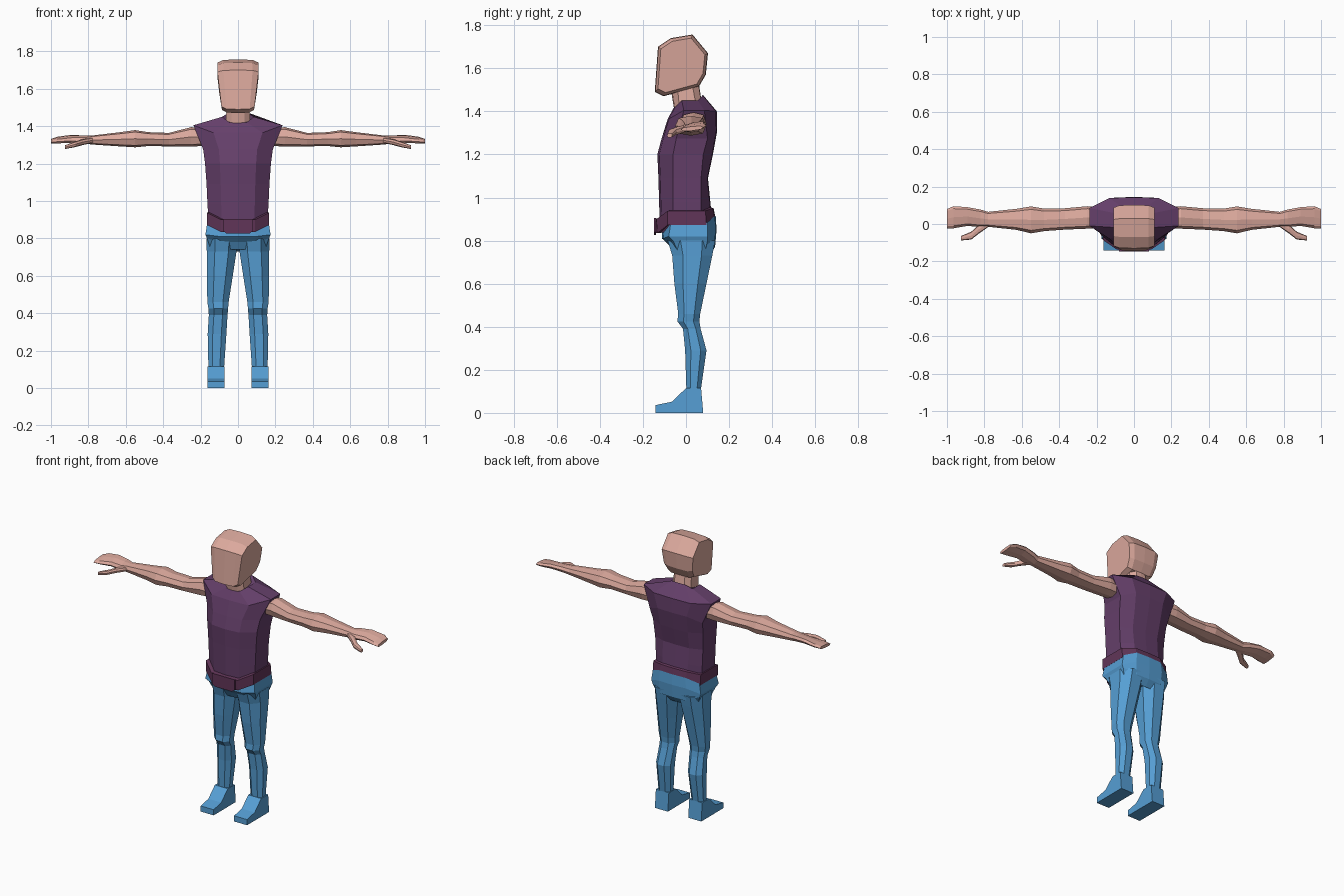
import bpy, bmesh, math


def material(name, rgb):
    m = bpy.data.materials.new(name)
    m.diffuse_color = (*rgb, 1)
    return m


skin = material("skin", (0.72, 0.40, 0.34))
purple = material("shirt_purple", (0.13, 0.050, 0.145))
plum = material("belt_plum", (0.12, 0.036, 0.098))
blue = material("trouser_blue", (0.093, 0.345, 0.66))


def loft(name, rings, mat, mirror=False):
    """Skin a list of equal-length closed rings and cap both ends."""
    bm = bmesh.new()
    vs = [[bm.verts.new(p) for p in r] for r in rings]
    n = len(vs[0])
    for a, b in zip(vs, vs[1:]):
        for i in range(n):
            j = (i + 1) % n
            bm.faces.new((a[i], a[j], b[j], b[i]))
    bm.faces.new(vs[0])
    bm.faces.new(vs[-1])
    bmesh.ops.recalc_face_normals(bm, faces=bm.faces)
    me = bpy.data.meshes.new(name)
    bm.to_mesh(me)
    bm.free()
    me.materials.append(mat)
    ob = bpy.data.objects.new(name, me)
    bpy.context.collection.objects.link(ob)
    if mirror:
        ob.modifiers.new("mirror", 'MIRROR').use_mirror_merge = False
    return ob


def body_ring(zf, zs, zb, w, yf, yb, s0, s1, k=0.55):
    """Symmetric ten-sided ring with separate front, side and back heights."""
    half = [(0, yf, zf), (k * w, yf * 0.93, zf), (w, s0, zs),
            (w, s1, zs), (k * w, yb * 0.97, zb), (0, yb, zb)]
    return half + [(-x, y, z) for x, y, z in half[-2:0:-1]]


def limb_ring(x, y, z, ry, rz, tilt=0.0):
    """Eight-sided, slightly squared ring facing along x."""
    pts = []
    for i in range(8):
        a = i * math.pi / 4
        f = 1.1 if i % 2 else 1.0
        dy = f * ry * math.cos(a)
        pts.append((x, y + dy, z + f * rz * math.sin(a) + tilt * dy))
    return pts


def leg_ring(z, x0, x1, yf, yb):
    """Eight-sided chamfered box ring for a leg."""
    cx, cy = (x1 - x0) * 0.27, (yb - yf) * 0.27
    return [(x0 + cx, yf, z), (x1 - cx, yf, z), (x1, yf + cy, z), (x1, yb - cy, z),
            (x1 - cx, yb, z), (x0 + cx, yb, z), (x0, yb - cy, z), (x0, yf + cy, z)]


# Head: side profile lofted across x, with smaller cheeks and a narrow chin
profile = [(-0.105, 1.47), (-0.145, 1.49), (-0.13, 1.70), (-0.07, 1.74),
           (0.03, 1.757), (0.102, 1.67), (0.092, 1.57), (0.06, 1.515)]


def head_ring(x, s):
    return [(x * (0.78 + 0.22 * min(1, (z - 1.47) / 0.17)),
             -0.02 + (y + 0.02) * s, 1.615 + (z - 1.615) * s) for y, z in profile]


loft("head", [head_ring(-0.11, 0.88), head_ring(-0.078, 0.98), head_ring(0, 1),
              head_ring(0.078, 0.98), head_ring(0.11, 0.88)], skin)

# Neck
loft("neck", [body_ring(1.39, 1.41, 1.43, 0.066, -0.052, 0.075, -0.03, 0.05),
              body_ring(1.50, 1.52, 1.54, 0.060, -0.07, 0.058, -0.04, 0.03)], skin)

# Sleeveless shirt
loft("shirt", [body_ring(*r) for r in (
    (0.88, 0.90, 0.93, 0.158, -0.122, 0.118, -0.06, 0.07),
    (0.98, 0.98, 0.99, 0.163, -0.125, 0.112, -0.06, 0.07),
    (1.09, 1.09, 1.09, 0.168, -0.128, 0.102, -0.06, 0.07),
    (1.20, 1.20, 1.20, 0.176, -0.133, 0.125, -0.06, 0.08),
    (1.275, 1.275, 1.31, 0.186, -0.113, 0.145, -0.045, 0.10),
    (1.365, 1.405, 1.40, 0.238, -0.085, 0.143, -0.01, 0.085),
    (1.42, 1.45, 1.475, 0.085, -0.055, 0.08, -0.02, 0.055))], purple)

# Belt, lower at the front, with a plain front plate
loft("belt", [body_ring(*r) for r in (
    (0.835, 0.875, 0.905, 0.155, -0.13, 0.12, -0.08, 0.09),
    (0.835, 0.872, 0.905, 0.167, -0.142, 0.137, -0.085, 0.095),
    (0.900, 0.938, 0.950, 0.167, -0.147, 0.128, -0.085, 0.09),
    (0.905, 0.940, 0.955, 0.155, -0.12, 0.115, -0.07, 0.08))], plum)
loft("belt_plate", [[(x, y, z) for x, z in ((-0.08, 0.84), (-0.06, 0.825), (0.06, 0.825),
                                            (0.08, 0.84), (0.08, 0.905), (-0.08, 0.905))]
                    for y in (-0.139, -0.148)], plum)

# Trouser hips
loft("trouser_hips", [body_ring(*r) for r in (
    (0.845, 0.885, 0.915, 0.164, -0.11, 0.138, -0.07, 0.10),
    (0.810, 0.820, 0.850, 0.174, -0.112, 0.142, -0.08, 0.10),
    (0.780, 0.800, 0.770, 0.166, -0.080, 0.135, -0.06, 0.10),
    (0.740, 0.755, 0.730, 0.150, -0.055, 0.105, -0.04, 0.09))], blue)

# Trouser legs
loft("trouser_legs", [leg_ring(*r) for r in (
    (0.80, 0.003, 0.168, -0.085, 0.135),
    (0.73, 0.008, 0.167, -0.064, 0.122),
    (0.60, 0.028, 0.166, -0.054, 0.095),
    (0.46, 0.050, 0.164, -0.036, 0.066),
    (0.425, 0.053, 0.158, -0.040, 0.062),
    (0.39, 0.056, 0.156, -0.014, 0.068),
    (0.29, 0.062, 0.162, -0.004, 0.095),
    (0.10, 0.075, 0.158, 0.002, 0.068))], blue, True)

# Feet
foot = [(-0.142, 0), (0.08, 0), (0.07, 0.115), (0.0, 0.115), (-0.065, 0.052), (-0.142, 0.036)]
loft("feet", [[(x, y, z) for y, z in foot] for x in (0.072, 0.163)], blue, True)

# Arms, running from inside the armhole to the flattened fingertips
loft("arms", [limb_ring(*r) for r in (
    (0.17, 0.035, 1.340, 0.055, 0.045),
    (0.25, 0.035, 1.343, 0.060, 0.052),
    (0.37, 0.027, 1.328, 0.057, 0.036),
    (0.48, 0.022, 1.331, 0.060, 0.037),
    (0.55, 0.022, 1.333, 0.072, 0.046),
    (0.63, 0.025, 1.330, 0.056, 0.038),
    (0.78, 0.025, 1.326, 0.040, 0.024),
    (0.82, 0.030, 1.328, 0.047, 0.021, 0.15),
    (0.89, 0.040, 1.332, 0.050, 0.018, 0.2),
    (0.965, 0.036, 1.326, 0.059, 0.014, 0.15),
    (1.00, 0.028, 1.320, 0.052, 0.010, 0.1))], skin, True)

# Thumbs
loft("thumbs", [limb_ring(*r) for r in (
    (0.775, 0.005, 1.325, 0.018, 0.014),
    (0.83, -0.028, 1.315, 0.024, 0.016),
    (0.87, -0.062, 1.303, 0.021, 0.015),
    (0.925, -0.076, 1.288, 0.012, 0.010))], skin, True)
